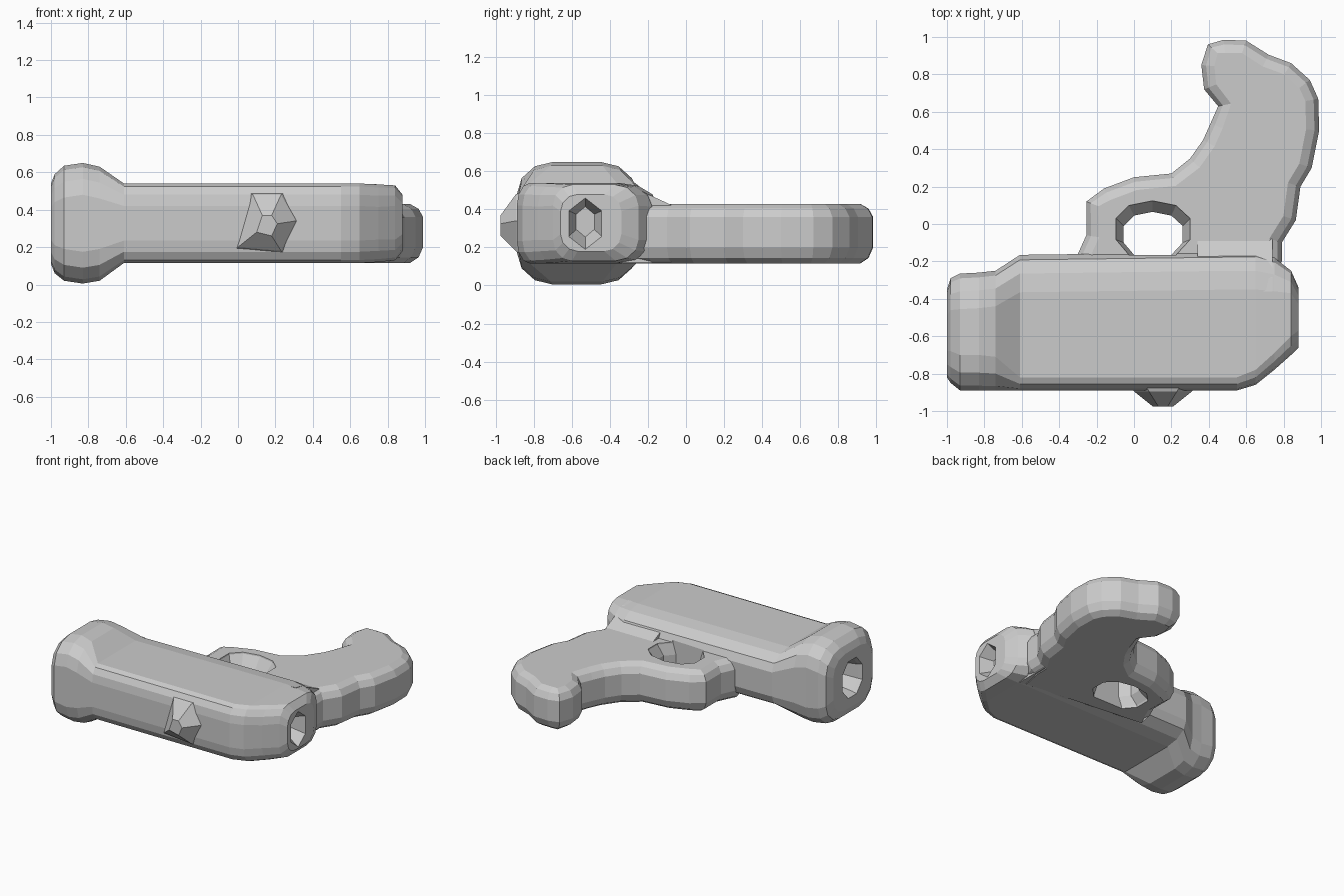
import bpy, bmesh, math
from mathutils import Vector

if "Cube" in bpy.data.objects:
    bpy.data.objects.remove(bpy.data.objects["Cube"])


def loft(name, rings):
    """Closed solid skinned through equal-length rings of points."""
    bm = bmesh.new()
    rows = [[bm.verts.new(p) for p in r] for r in rings]
    n = len(rows[0])
    for a, b in zip(rows, rows[1:]):
        for i in range(n):
            j = (i + 1) % n
            bm.faces.new((a[i], a[j], b[j], b[i]))
    bm.faces.new(rows[0][::-1])
    bm.faces.new(rows[-1])
    bmesh.ops.recalc_face_normals(bm, faces=bm.faces)
    me = bpy.data.meshes.new(name)
    bm.to_mesh(me)
    bm.free()
    ob = bpy.data.objects.new(name, me)
    bpy.context.collection.objects.link(ob)
    return ob


def round_rect(x, y0, y1, z0, z1, r0, r1, rz):
    """Rounded rectangle in the YZ plane, radius r0 at y0 and r1 at y1."""
    pts = []
    for cy, cz, ry, start in ((y1 - r1, z1 - rz, r1, 0), (y0 + r0, z1 - rz, r0, 90),
                              (y0 + r0, z0 + rz, r0, 180), (y1 - r1, z0 + rz, r1, 270)):
        for k in range(4):
            a = math.radians(start + 30 * k)
            pts.append((x, cy + ry * math.cos(a), cz + rz * math.sin(a)))
    return pts


def oval(x, y, z, ry, rz, n=8):
    return [(x, y + ry * math.cos(math.tau * (i + .5) / n),
             z + rz * math.sin(math.tau * (i + .5) / n)) for i in range(n)]


def inset(outline, d, z):
    """Outline moved inward by d (clockwise outline) at height z."""
    out = []
    n = len(outline)
    for i, p in enumerate(outline):
        t = Vector(outline[(i + 1) % n]) - Vector(outline[i - 1])
        t.normalize()
        out.append((p[0] + t.y * d, p[1] - t.x * d, z))
    return out


def combine(target, other, op):
    m = target.modifiers.new(op.lower(), 'BOOLEAN')
    m.operation, m.solver, m.object = op, 'EXACT', other
    bpy.context.view_layer.objects.active = target
    bpy.ops.object.modifier_apply(modifier=m.name)
    bpy.data.objects.remove(other)


# Barrel with flared muzzle collar and rounded rear
body = loft("pistol_body", [round_rect(*s) for s in (
    (-1.00, -.82, -.35, .11, .54, .14, .14, .13),
    (-.98, -.85, -.29, .06, .59, .17, .17, .15),
    (-.93, -.89, -.265, .02, .635, .19, .19, .17),
    (-.83, -.89, -.26, .005, .65, .19, .19, .17),
    (-.74, -.89, -.25, .02, .63, .18, .19, .17),
    (-.61, -.89, -.165, .115, .54, .07, .20, .12),
    (.55, -.89, -.15, .115, .54, .07, .20, .12),
    (.65, -.86, -.15, .115, .54, .08, .20, .12),
    (.75, -.78, -.18, .12, .535, .09, .18, .12),
    (.84, -.70, -.25, .13, .53, .10, .12, .11),
    (.88, -.66, -.34, .18, .48, .09, .09, .09))])

# Grip and trigger guard slab, clockwise outline
outline = [(-.28, -.30), (-.30, -.16), (-.255, -.06), (-.255, .12), (-.16, .19),
           (0, .25), (.20, .27), (.30, .35), (.37, .45), (.41, .54), (.45, .63),
           (.375, .72), (.36, .85), (.395, .96), (.48, .985), (.60, .98), (.72, .905),
           (.84, .86), (.94, .77), (.985, .67), (.99, .50), (.95, .30), (.89, .20),
           (.865, .02), (.79, -.10), (.79, -.20), (.70, -.40)]
grip = loft("grip", [inset(outline, d, z) for d, z in
                     ((.07, .115), (.025, .145), (0, .20), (0, .36), (.025, .405), (.07, .43))])

# Sloping shoulder between barrel and grip
shoulder = loft("shoulder", [[(x, y, z) for y, z in (
    (-.36, .538), (-.29, .525), (-.20, .48), (-.08, .425), (-.08, .12), (-.36, .12))]
    for x in (.34, .74)])

# Sight bump on the outer edge
sight = loft("sight", [[(x0, y, z0), (x0 + c, y, z1), (x1 - c, y, z1),
                        (x1, y, (z0 + z1) / 2), (x1 - c, y, z0 - .02)]
                       for y, x0, x1, z0, z1, c in (
                           (-.84, -.03, .34, .17, .50, .08),
                           (-.895, .0, .31, .20, .48, .08),
                           (-.975, .10, .21, .28, .37, .03))])

for part in (grip, shoulder, sight):
    combine(body, part, 'UNION')

# Trigger opening, wider at both faces
hole = [(-.055, -.10), (-.055, -.01), (0, .045), (.10, .065), (.20, .045),
        (.26, -.01), (.26, -.10), (.20, -.165), (.0, -.165)]
trigger_hole = loft("trigger_hole", [
    [(.105 + (x - .105) * s, -.165 + (y + .165) * s, z) for x, y in hole]
    for s, z in ((1.4, .02), (1.25, .13), (1, .20), (1, .34), (1.25, .42), (1.4, .60))])
# Muzzle bore and small rear socket
bore = loft("bore", [oval(-1.05, -.58, .325, .15, .17), oval(-.97, -.58, .325, .12, .14),
                     oval(-.85, -.58, .325, .10, .12)])
socket = loft("socket", [oval(.93, -.53, .325, .12, .16, 6), oval(.88, -.53, .325, .10, .135, 6),
                         oval(.78, -.53, .335, .055, .08, 6)])
for cutter in (trigger_hole, bore, socket):
    combine(body, cutter, 'DIFFERENCE')
